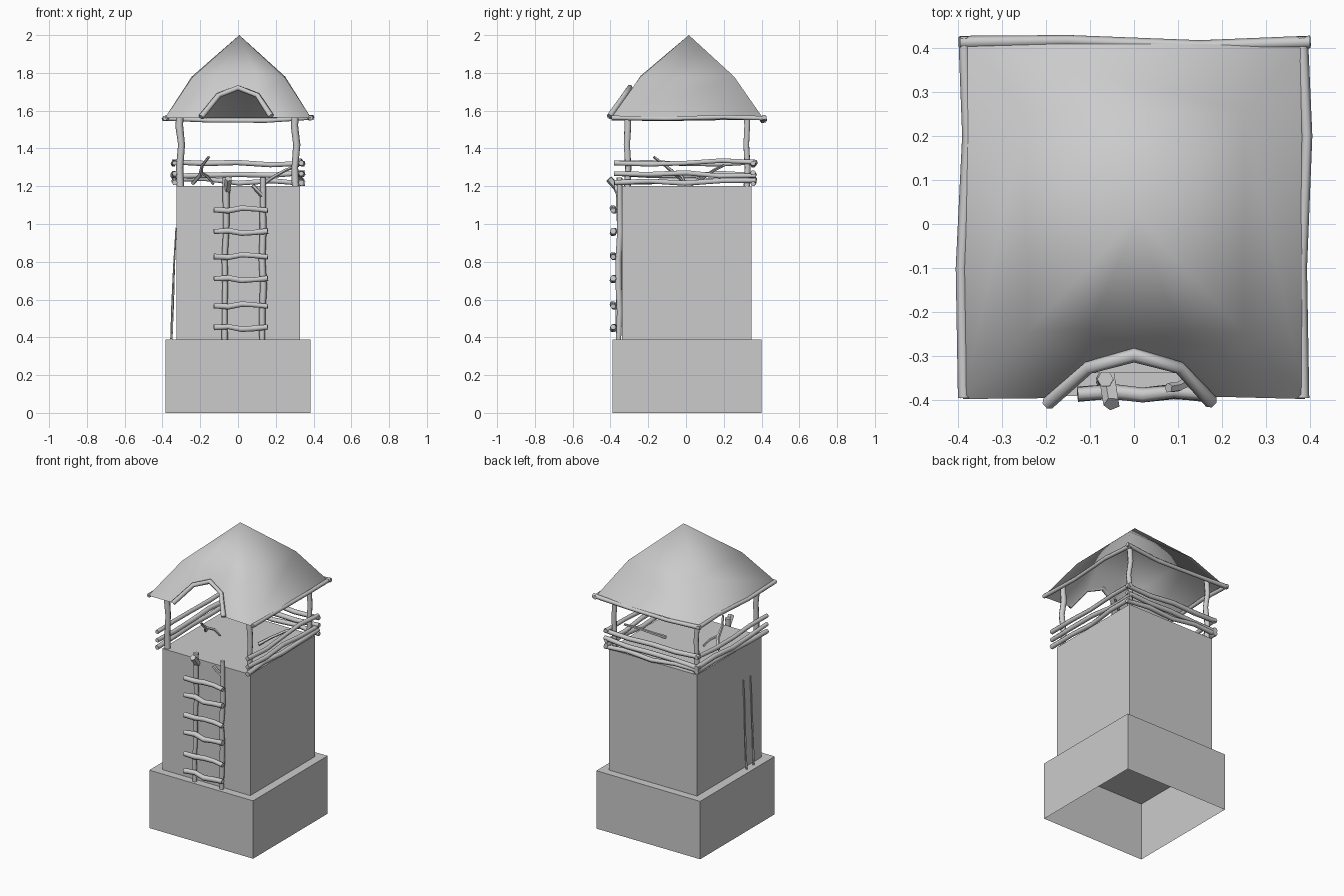
import bpy, bmesh, math, random
from mathutils import Vector

if "Cube" in bpy.data.objects:
    bpy.data.objects.remove(bpy.data.objects["Cube"])

random.seed(7)


def finish(name, bm, angle=None):
    bmesh.ops.recalc_face_normals(bm, faces=bm.faces[:])
    me = bpy.data.meshes.new(name)
    bm.to_mesh(me)
    bm.free()
    ob = bpy.data.objects.new(name, me)
    bpy.context.collection.objects.link(ob)
    if angle:
        bpy.ops.object.select_all(action='DESELECT')
        bpy.context.view_layer.objects.active = ob
        ob.select_set(True)
        bpy.ops.object.shade_smooth_by_angle(angle=math.radians(angle))
    return ob


def open_box(name, lo, hi):
    """Box without a bottom face."""
    bm = bmesh.new()
    bmesh.ops.create_cube(bm, size=1)
    for v in bm.verts:
        v.co = [(a + b) / 2 + c * (b - a) for a, b, c in zip(lo, hi, v.co)]
    bottom = [f for f in bm.faces if f.normal.z < -0.5]
    bmesh.ops.delete(bm, geom=bottom, context='FACES')
    return finish(name, bm)


def stick(name, pts, r, sides=6, taper=1.0):
    """Closed round branch through a few points, slightly uneven in thickness."""
    pts = [Vector(p) for p in pts]
    bm = bmesh.new()
    rings = []
    for i, p in enumerate(pts):
        d = (pts[min(i + 1, len(pts) - 1)] - pts[max(i - 1, 0)]).normalized()
        u = d.cross(Vector((0, 0, 1)) if abs(d.z) < 0.8 else Vector((0, 1, 0))).normalized()
        v = d.cross(u)
        rr = r * (1 + (taper - 1) * i / (len(pts) - 1)) * random.uniform(0.88, 1.1)
        rings.append([bm.verts.new(p + rr * (u * math.cos(t) + v * math.sin(t)))
                      for t in (math.tau * k / sides for k in range(sides))])
    for a, b in zip(rings, rings[1:]):
        for k in range(sides):
            j = (k + 1) % sides
            bm.faces.new((a[k], a[j], b[j], b[k]))
    bm.faces.new(rings[0])
    bm.faces.new(rings[-1])
    return finish(name, bm, 65)


def crooked(a, b, n=4, amp=0.01):
    """Points along a line with random bends in the middle."""
    a, b = Vector(a), Vector(b)
    pts = [a.lerp(b, i / n) for i in range(n + 1)]
    for p in pts[1:-1]:
        p += Vector([random.uniform(-amp, amp) for _ in range(3)])
    return pts


# Plinth and tower shaft
open_box("plinth", (-0.385, -0.39, 0), (0.385, 0.40, 0.388))
open_box("tower_shaft", (-0.325, -0.338, 0.388), (0.328, 0.348, 1.2))

# Roof: two-stage pyramid with an arched opening in the front slope
def slope_y(z):
    return -0.24 - (1.78 - z) / 0.22 * 0.155

arch = [(x, slope_y(z), z) for x, z in
        ((-0.19, 1.56), (-0.1, 1.675), (0, 1.715), (0.1, 1.675), (0.17, 1.565))]
bm = bmesh.new()
V = bm.verts.new
apex = V((0.007, 0.015, 2.0))
el, er = V((-0.388, -0.397, 1.56)), V((0.388, -0.397, 1.56))
bl, br = V((-0.385, 0.408, 1.56)), V((0.385, 0.408, 1.56))
ml, mr = V((-0.243, -0.245, 1.775)), V((0.248, -0.245, 1.775))
nl, nr = V((-0.245, 0.255, 1.78)), V((0.25, 0.255, 1.78))
cl, cr = V((-0.1, -0.24, 1.785)), V((0.1, -0.24, 1.785))
a = [V(p) for p in arch]
for f in ((apex, ml, cl), (apex, cl, cr), (apex, cr, mr), (apex, mr, nr), (apex, nr, nl),
          (apex, nl, ml), (el, bl, nl, ml), (er, mr, nr, br), (bl, br, nr, nl),
          (el, a[0], a[1], ml), (ml, a[1], cl), (cl, a[1], a[2]), (cl, a[2], cr),
          (cr, a[2], a[3]), (cr, a[3], mr), (mr, a[3], a[4], er)):
    bm.faces.new(f)
finish("roof", bm, 80)

# Bent branch framing the roof opening
stick("arch_frame", [(x * 1.03, y - 0.012, z + 0.006) for x, y, z in arch], 0.016)

# Eave poles
stick("eave_pole_left", [(-0.386, -0.395, 1.56), (-0.392, -0.1, 1.556), (-0.376, 0.2, 1.562),
                         (-0.386, 0.425, 1.56)], 0.014)
stick("eave_pole_right", [(0.384, -0.395, 1.562), (0.38, -0.1, 1.558), (0.392, 0.2, 1.566),
                          (0.381, 0.425, 1.56)], 0.014)
stick("eave_pole_back", [(-0.395, 0.412, 1.56), (-0.15, 0.416, 1.548), (0.15, 0.404, 1.547),
                         (0.4, 0.413, 1.565)], 0.014)

# Corner posts
for sx, xn in ((-1, "left"), (1, "right")):
    for y, yn in ((-0.31, "front"), (0.322, "back")):
        x = 0.305 * sx
        stick(f"post_{yn}_{xn}", [(x, y, 1.19), (x - 0.004, y + 0.004, 1.3),
                                  (x + 0.006, y - 0.003, 1.42), (x - 0.006, y + 0.002, 1.52),
                                  (x, y, 1.62)], 0.019)

# Railings on left, right and back: three crooked rails each
for i, (z, dz) in enumerate(((1.225, 0.012), (1.262, -0.01), (1.325, 0.004))):
    for sx, xn in ((-1, "left"), (1, "right")):
        x = 0.335 * sx
        stick(f"rail_{xn}_{i}", crooked((x, -0.38, z - dz * 0.5), (x, 0.37, z + dz * 0.5)), 0.015)
    stick(f"rail_back_{i}", crooked((-0.35, 0.355, z + dz), (0.355, 0.355, z - dz)), 0.015)

# Ladder
for x, n in ((-0.07, "left"), (0.128, "right")):
    stick(f"ladder_rail_{n}", crooked((x, -0.357, 0.388), (x + 0.005, -0.352, 1.245), 6, 0.006), 0.017)
for i, z in enumerate((0.452, 0.567, 0.71, 0.828, 0.96, 1.075)):
    s = 0.009 * (-1) ** i
    stick(f"ladder_rung_{i}", [(-0.128, -0.386, z), (-0.05, -0.38, z + s * 0.5),
                               (0.02, -0.388, z - s), (0.09, -0.38, z - s * 0.5),
                               (0.158, -0.386, z + s * 0.3)], 0.016)
stick("ladder_knot_left", [(-0.06, -0.345, 1.17), (-0.05, -0.408, 1.24)], 0.021, 5)
stick("ladder_knot_right", [(0.128, -0.355, 1.15), (0.1, -0.37, 1.18), (0.078, -0.372, 1.205)], 0.012, 5)

# Loose branches lying on the platform
stick("loose_branch_left", [(-0.24, 0.0, 1.215), (-0.2, -0.05, 1.26), (-0.19, -0.11, 1.31),
                            (-0.155, -0.17, 1.355)], 0.012, 5, 0.6)
stick("loose_twig_left", [(-0.2, -0.07, 1.275), (-0.16, -0.02, 1.25), (-0.13, 0.0, 1.21)], 0.009, 5, 0.7)
stick("loose_branch_right", [(0.13, 0.03, 1.21), (0.18, 0.09, 1.245), (0.25, 0.15, 1.285),
                             (0.32, 0.2, 1.31)], 0.011, 5, 0.7)

# Two thin spears leaning against the left wall
for y, n in ((-0.215, "front"), (-0.14, "back")):
    stick(f"leaning_spear_{n}", crooked((-0.352, y, 0.39), (-0.327, y, 0.98), 3, 0.003), 0.007, 5, 0.6)
